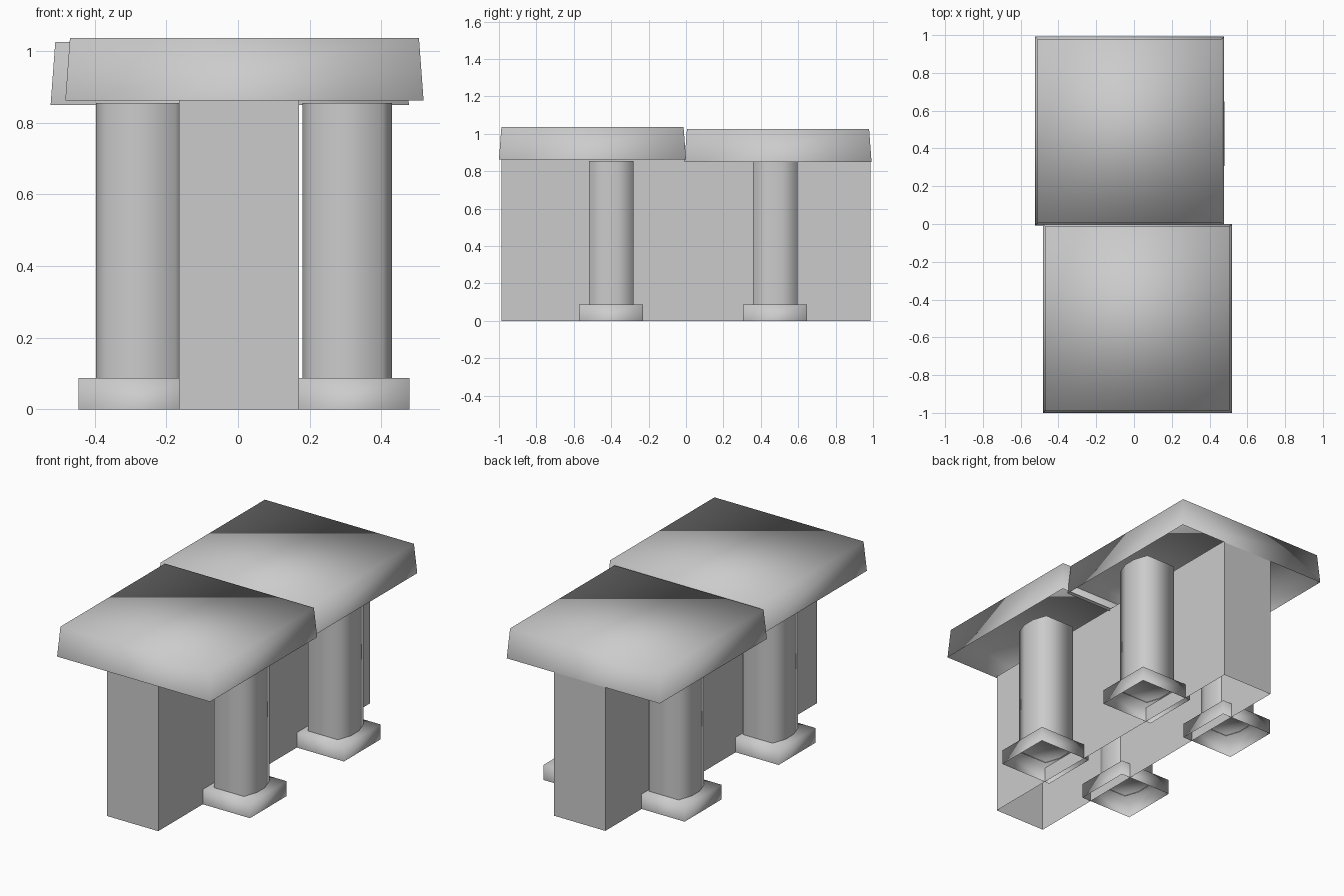
import bpy
import bmesh

old = bpy.data.objects.get("Cube")
if old:
    bpy.data.objects.remove(old, do_unlink=True)

grey = bpy.data.materials.new("stone_grey")
grey.use_nodes = True
colour = (0.6, 0.6, 0.6, 1)
grey.diffuse_color = colour
grey.node_tree.nodes["Principled BSDF"].inputs["Base Color"].default_value = colour


def loft(name, lower, upper, z0, z1, top=True, smooth=True):
    """Shell between two matching outlines, open underneath."""
    bm = bmesh.new()
    a = [bm.verts.new((x, y, z0)) for x, y in lower]
    b = [bm.verts.new((x, y, z1)) for x, y in upper]
    n = len(a)
    for i in range(n):
        j = (i + 1) % n
        bm.faces.new((a[i], a[j], b[j], b[i]))
    if top:
        bm.faces.new(b)
    for f in bm.faces:
        f.smooth = smooth
    mesh = bpy.data.meshes.new(name)
    bm.to_mesh(mesh)
    bm.free()
    mesh.materials.append(grey)
    obj = bpy.data.objects.new(name, mesh)
    bpy.context.collection.objects.link(obj)
    return obj


def rect(cx, cy, hx, hy):
    return [(cx - hx, cy - hy), (cx + hx, cy - hy),
            (cx + hx, cy + hy), (cx - hx, cy + hy)]


def octagon(cx, cy, hx, hy, ix, iy):
    """Rectangle with its corners cut by ix and iy."""
    return [(cx - hx + ix, cy - hy), (cx + hx - ix, cy - hy),
            (cx + hx, cy - hy + iy), (cx + hx, cy + hy - iy),
            (cx + hx - ix, cy + hy), (cx - hx + ix, cy + hy),
            (cx - hx, cy + hy - iy), (cx - hx, cy - hy + iy)]


# Central wall, hollow underneath
wall = rect(0.003, 0, 0.167, 0.987)
loft("wall", wall, wall, 0, 0.862, smooth=False)

# Two overlapping roof slabs with slightly tapered sides
for name, cx, cy, z in (("front_slab", 0.018, -0.5, 0.862),
                        ("back_slab", -0.023, 0.492, 0.85)):
    loft(name, rect(cx, cy, 0.5, 0.5), rect(cx, cy, 0.487, 0.487), z, z + 0.175)

# Pillars with square hollow feet, on both sides of the wall
for side, foot_x, pillar_x in (("left", 0.308, 0.305), ("right", -0.275, -0.272)):
    for end, y in (("front", -0.4), ("back", 0.477)):
        foot = rect(foot_x, y, 0.17, 0.171)
        loft(f"{end}_{side}_foot", foot, foot, 0, 0.088)
        shaft = octagon(pillar_x, y, 0.125, 0.119, 0.028, 0.082)
        loft(f"{end}_{side}_pillar", shaft, shaft, 0.085, 0.855, top=False)
